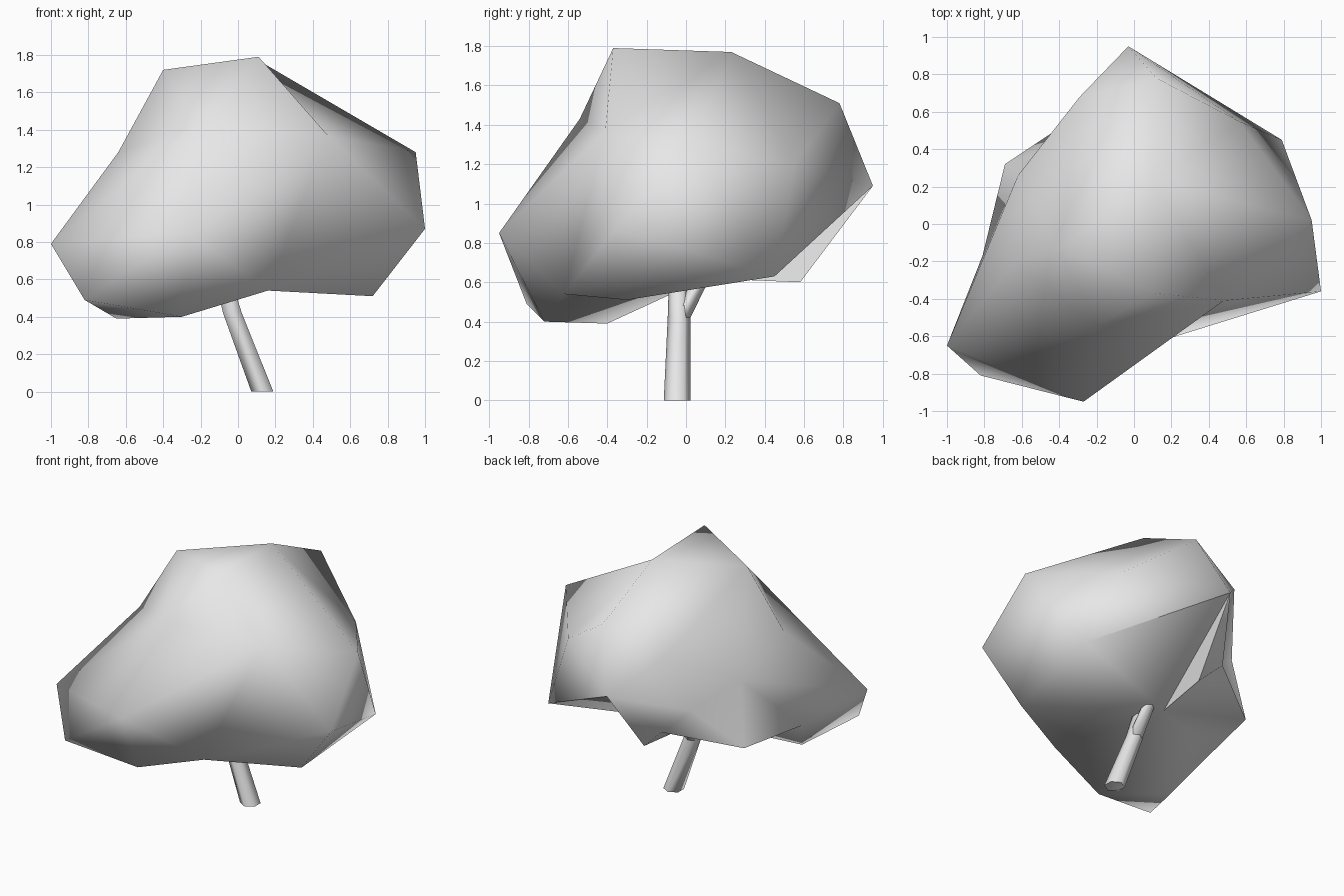
import bpy
import bmesh
from math import radians
from mathutils import Vector

if "Cube" in bpy.data.objects:
    bpy.data.objects.remove(bpy.data.objects["Cube"], do_unlink=True)


def make_material(name, colour):
    material = bpy.data.materials.new(name)
    material.use_nodes = True
    material.diffuse_color = colour
    material.node_tree.nodes["Principled BSDF"].inputs["Base Color"].default_value = colour
    return material


grey = make_material("plain grey", (0.8, 0.8, 0.8, 1))


def add_object(name, bm, angle):
    """Turn a bmesh into a smooth shaded object."""
    mesh = bpy.data.meshes.new(name)
    bm.to_mesh(mesh)
    bm.free()
    mesh.materials.append(grey)
    obj = bpy.data.objects.new(name, mesh)
    bpy.context.collection.objects.link(obj)
    bpy.ops.object.select_all(action="DESELECT")
    obj.select_set(True)
    bpy.context.view_layer.objects.active = obj
    bpy.ops.object.shade_smooth_by_angle(angle=radians(angle))
    return obj


# Canopy: knobbly corners of the crown, grouped by region
shoulder, side_dent = (-.64, -.21, 1.28), (-.81, -.17, .66)
left_rim, rear_rim = (.79, .45, .63), (-.07, .58, .6)
crown_top = [(.11, -.37, 1.79), (.11, .23, 1.77), (-.4, -.13, 1.72), (.12, .78, 1.51)]
crown_front = [(-.2, -.54, 1.43), (.48, -.41, 1.37), (-.27, -.95, .85),
               (-1, -.65, .79), (-.82, -.81, .49), (.16, -.62, .54)]
crown_left = [(1, -.36, .87), (.95, .02, 1.28), left_rim, (.56, .55, 1.2)]
crown_back = [(-.03, .95, 1.09), (-.29, .68, 1.33), (-.24, .62, .76),
              (-.36, .45, .88), rear_rim]
crown_right = [(-.69, .32, .65), (-.62, .26, 1.1), side_dent, shoulder]
crown_under = [(.72, -.3, .51), (-.3, -.72, .4), (-.65, -.4, .39), (-.17, .1, .62)]
corners = crown_top + crown_front + crown_left + crown_back + crown_right + crown_under

# Skin the corners as a ball, then send each one out to its own place,
# which leaves the hollows between the lobes
heart = Vector((-.03, -.03, 1))
bm = bmesh.new()
verts = {}
for corner in corners:
    verts[corner] = bm.verts.new((Vector(corner) - heart).normalized())
bmesh.ops.convex_hull(bm, input=bm.verts[:])
bmesh.ops.recalc_face_normals(bm, faces=bm.faces[:])
for corner, vert in verts.items():
    vert.co = corner

# Turn the edges that should run along a lobe instead of across it
for start, end in ((shoulder, side_dent), (left_rim, rear_rim)):
    edge = bm.edges.get((verts[start], verts[end]))
    if edge:
        bmesh.utils.edge_rotate(edge, True)
add_object("canopy", bm, 75)


def add_limb(name, path, sides=6):
    """Sweep level rings along a path of (centre, radius) pairs."""
    bm = bmesh.new()
    rings = []
    for centre, radius in path:
        made = bmesh.ops.create_circle(bm, segments=sides, radius=radius)
        bmesh.ops.translate(bm, verts=made["verts"], vec=centre)
        rings.append(made["verts"])
    for low, high in zip(rings, rings[1:]):
        for i in range(sides):
            j = (i + 1) % sides
            bm.faces.new((low[i], low[j], high[j], high[i]))
    bm.faces.new(rings[0])
    bm.faces.new(rings[-1])
    bmesh.ops.recalc_face_normals(bm, faces=bm.faces[:])
    return add_object(name, bm, 75)


# Leaning trunk with a fork at the bend
add_limb("trunk", [((.13, -.045, 0), .068), ((-.03, -.035, .42), .058),
                   ((-.1, -.04, .68), .045)])
add_limb("rear_branch", [((-.03, -.03, .41), .048), ((-.06, .1, .66), .04)])
